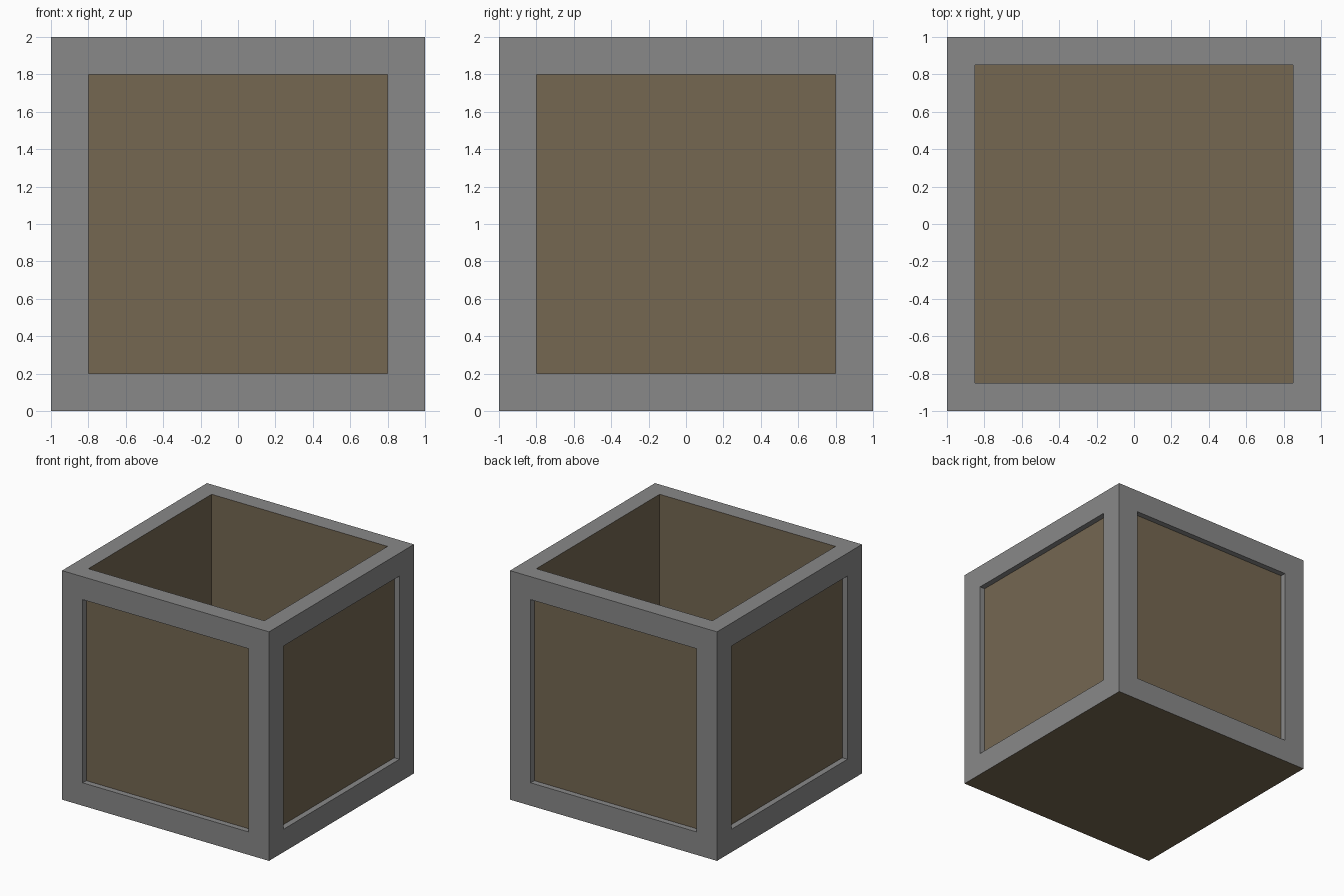
import bpy, bmesh
from mathutils import Vector

old = bpy.data.objects.get("Cube")
if old:
    bpy.data.objects.remove(old, do_unlink=True)


def make_material(name, rgb):
    mat = bpy.data.materials.new(name)
    mat.use_nodes = True
    mat.diffuse_color = (*rgb, 1)
    mat.node_tree.nodes["Principled BSDF"].inputs["Base Color"].default_value = (*rgb, 1)
    return mat


FRAME, WOOD = 0, 1
RIM, BORDER = 0.15, 0.2
RECESS, CAVITY = 0.05, 1.85

bm = bmesh.new()
bmesh.ops.create_cube(bm, size=2)
bmesh.ops.translate(bm, verts=bm.verts, vec=Vector((0, 0, 1)))
bm.normal_update()
sides = [f for f in bm.faces if abs(f.normal.z) < 0.5]
top = next(f for f in bm.faces if f.normal.z > 0.5)
bottom = next(f for f in bm.faces if f.normal.z < -0.5)


def sink(face, border, depth, wall_material):
    """Inset a face, push it straight in and make its floor wood."""
    normal = face.normal.copy()
    bmesh.ops.inset_individual(bm, faces=[face], thickness=border, use_even_offset=True)
    floor = bmesh.ops.extrude_discrete_faces(bm, faces=[face])["faces"][0]
    bmesh.ops.translate(bm, verts=floor.verts, vec=-normal * depth)
    floor.material_index = WOOD
    for edge in floor.edges:
        for wall in edge.link_faces:
            if wall is not floor:
                wall.material_index = wall_material


# Recessed side panels, open cavity and wooden underside
for side in sides:
    sink(side, BORDER, RECESS, FRAME)
sink(top, RIM, CAVITY, WOOD)
bottom.material_index = WOOD
bmesh.ops.recalc_face_normals(bm, faces=bm.faces)

mesh = bpy.data.meshes.new("open_crate")
bm.to_mesh(mesh)
bm.free()
mesh.materials.append(make_material("grey frame", (0.25, 0.25, 0.25)))
mesh.materials.append(make_material("brown wood", (0.178, 0.136, 0.083)))
crate = bpy.data.objects.new("open_crate", mesh)
bpy.context.collection.objects.link(crate)
